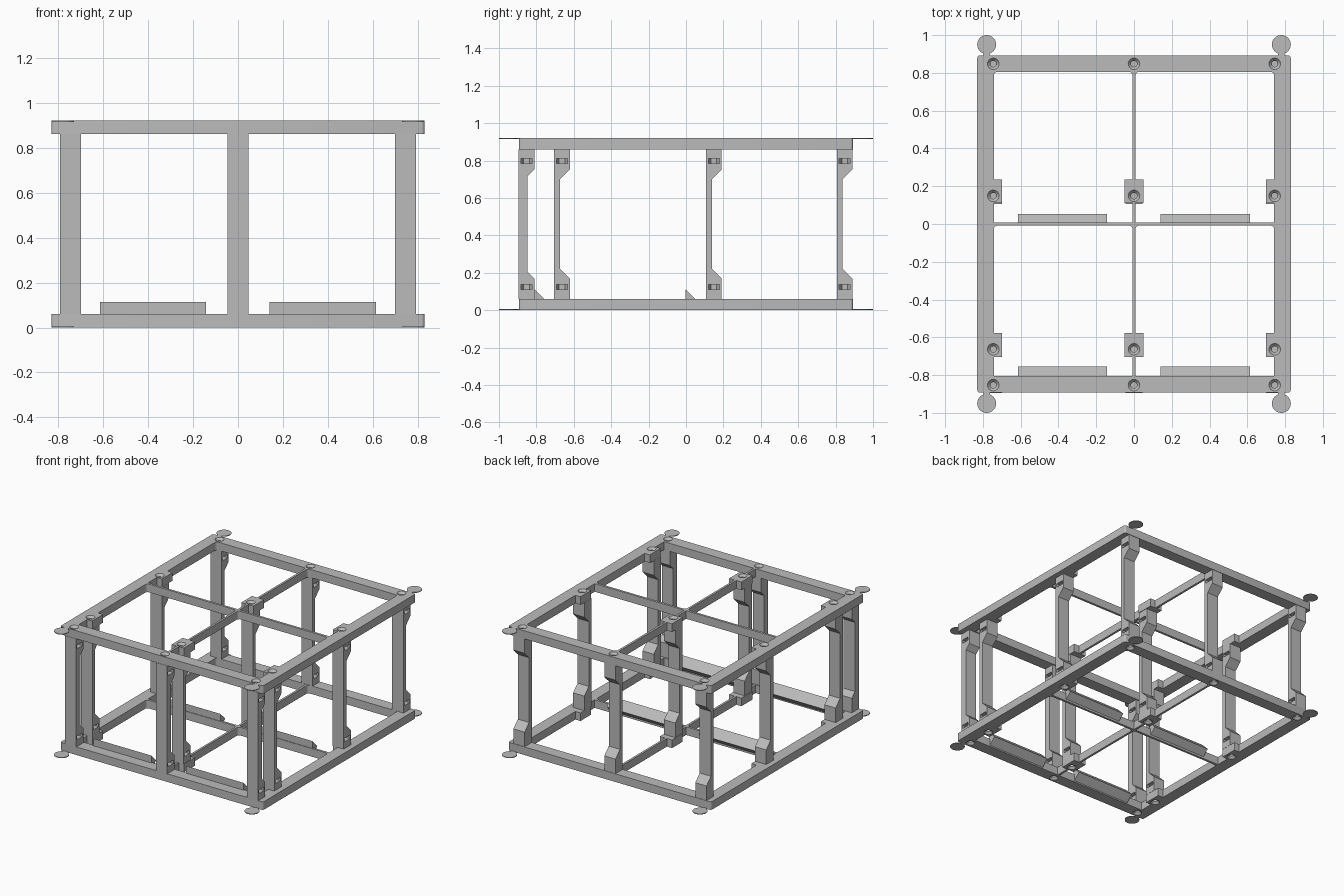
import bpy, bmesh, math
from mathutils import Matrix, Vector

if "Cube" in bpy.data.objects:
    bpy.data.objects.remove(bpy.data.objects["Cube"])

H, T = 0.92, 0.06            # overall height, frame thickness
SX, SY = 0.83, 0.893         # frame half sizes
COLS = (-0.745, 0, 0.745)    # post columns
# front face and web thickness of each post row
ROWS = ((-0.895, 0.048), (-0.705, 0.032), (0.107, 0.032), (0.806, 0.032))
DEPTH, HALF_W = 0.084, 0.046

grey = bpy.data.materials.new("plain grey")
grey.use_nodes = True
grey.diffuse_color = (0.5, 0.5, 0.5, 1)
grey.node_tree.nodes["Principled BSDF"].inputs["Base Color"].default_value = (0.5, 0.5, 0.5, 1)


def prism(bm, pts, direction):
    """Closed prism from a loop of 3D points."""
    face = bm.faces.new([bm.verts.new(p) for p in pts])
    ext = bmesh.ops.extrude_face_region(bm, geom=[face], use_keep_orig=True)
    moved = [v for v in ext["geom"] if isinstance(v, bmesh.types.BMVert)]
    bmesh.ops.translate(bm, vec=direction, verts=moved)


def box(bm, x0, x1, y0, y1, z0, z1):
    prism(bm, [(x0, y0, z0), (x1, y0, z0), (x1, y1, z0), (x0, y1, z0)], (0, 0, z1 - z0))


def cone(bm, x, y, z0, z1, r0, r1, sides=32):
    mat = Matrix.Translation((x, y, (z0 + z1) / 2))
    bmesh.ops.create_cone(bm, cap_ends=True, segments=sides, radius1=r0, radius2=r1,
                          depth=z1 - z0, matrix=mat)


def make(name, bm):
    bmesh.ops.recalc_face_normals(bm, faces=bm.faces)
    me = bpy.data.meshes.new(name)
    bm.to_mesh(me)
    bm.free()
    ob = bpy.data.objects.new(name, me)
    bpy.context.collection.objects.link(ob)
    me.materials.append(grey)
    return ob


def cut(ob, *cutters):
    """Subtract cutters, bake the result and remove the cutters."""
    for c in cutters:
        c.hide_render = True
        mod = ob.modifiers.new("cut", 'BOOLEAN')
        mod.operation, mod.solver, mod.object = 'DIFFERENCE', 'EXACT', c
    bpy.context.view_layer.update()
    ob.data = bpy.data.meshes.new_from_object(ob.evaluated_get(bpy.context.evaluated_depsgraph_get()))
    ob.modifiers.clear()
    for c in cutters:
        bpy.data.objects.remove(c)


def smooth(ob):
    bpy.ops.object.select_all(action='DESELECT')
    ob.select_set(True)
    bpy.context.view_layer.objects.active = ob
    bpy.ops.object.shade_smooth_by_angle(angle=math.radians(25))


def window(side, y0, y1, pad0, pad1):
    """Opening outline: pads notch both sides, far corners are rounded."""
    a, b, pa, pb, r = 0.008, 0.742, 0.05, 0.70, 0.02
    pts = [(a, y0), (b, y0), (b, pad0), (pb, pad0), (pb, pad1), (b, pad1)]
    for cx, start in ((b - r, 0), (a + r, 90)):
        for i in range(7):
            t = math.radians(start + 15 * i)
            pts.append((cx + r * math.cos(t), y1 - r + r * math.sin(t)))
    pts += [(a, pad1), (pa, pad1), (pa, pad0), (a, pad0)]
    return [(side * x, y, H - 0.1) for x, y in pts]


def frame(name, flip):
    bm = bmesh.new()
    box(bm, -SX, SX, -SY, SY, H - T, H)
    upright = [e for e in bm.edges if abs(e.verts[0].co.z - e.verts[1].co.z) > 0.01]
    bmesh.ops.bevel(bm, geom=upright, offset=0.014, segments=4, affect='EDGES', profile=0.5)
    ob = make(name, bm)
    # openings
    bm = bmesh.new()
    for s in (-1, 1):
        prism(bm, window(s, 0.009, 0.806, 0.11, 0.235), (0, 0, 0.2))
        prism(bm, window(s, -0.804, -0.008, -0.704, -0.577), (0, 0, 0.2))
    openings = make("opening_cutter", bm)
    # countersunk screw holes
    bores, sinks = bmesh.new(), bmesh.new()
    for x in COLS:
        for y, _ in ROWS:
            cone(bores, x, y + DEPTH / 2, H - 0.1, H + 0.1, 0.016, 0.016)
            cone(sinks, x, y + DEPTH / 2, H - 0.02, H + 0.005, 0.013, 0.035)
    cut(ob, openings, make("bore_cutter", bores), make("sink_cutter", sinks))
    # thin corner discs with necks
    bm = bmesh.new()
    for sx in (-1, 1):
        for sy in (-1, 1):
            cone(bm, sx * 0.78, sy * 0.95, H - 0.005, H, 0.05, 0.05, 40)
            x = sx * 0.78
            ya, yb = sorted((sy * 0.89, sy * 0.91))
            box(bm, x - 0.018, x + 0.018, ya, yb, H - 0.005, H)
    discs = make(name.replace("frame", "corner_discs"), bm)
    for o in (ob, discs):
        if flip:
            o.data.transform(Matrix.Translation((0, 0, H)) @ Matrix.Scale(-1, 4, Vector((0, 0, 1))))
            o.data.flip_normals()
        smooth(o)


def post(name, x, y, web):
    step = DEPTH - web
    lo, hi = 0.168, H - 0.168
    prof = [(0, T), (DEPTH, T), (DEPTH, lo), (web, lo + step), (web, hi - step),
            (DEPTH, hi), (DEPTH, H - T), (0, H - T)]
    bm = bmesh.new()
    prism(bm, [(x - HALF_W, y + p, z) for p, z in prof], (2 * HALF_W, 0, 0))
    ob = make(name, bm)
    # nut slots open on one side, with a screw bore at each end
    slots, bores = bmesh.new(), bmesh.new()
    hexa = [(0.06, 0.03), (0, 0.03), (-0.026, 0.015), (-0.026, -0.015), (0, -0.03), (0.06, -0.03)]
    yc = y + DEPTH / 2
    for z in (0.11, H - 0.136):
        prism(slots, [(x + a, yc + b, z) for a, b in hexa], (0, 0, 0.026))
    cone(bores, x, yc, T - 0.02, 0.125, 0.016, 0.016, 24)
    cone(bores, x, yc, H - 0.125, H - T + 0.02, 0.016, 0.016, 24)
    cut(ob, make("slot_cutter", slots), make("bore_cutter", bores))
    smooth(ob)


frame("top_frame", False)
frame("bottom_frame", True)

for x, col in zip(COLS, ("right", "middle", "left")):
    for (y, web), row in zip(ROWS, ("front", "front_inner", "centre", "back")):
        post(f"{row}_{col}_post", x, y, web)

# wedge shaped ledges along the front and middle rails
for row, y in (("front", -0.812), ("middle", -0.004)):
    for side, x in (("right", -0.614), ("left", 0.141)):
        bm = bmesh.new()
        prof = [(0, 0.002), (0.057, 0.057), (0, 0.114)]
        prism(bm, [(x, y + p, z) for p, z in prof], (0.472, 0, 0))
        make(f"{row}_{side}_ledge", bm)
